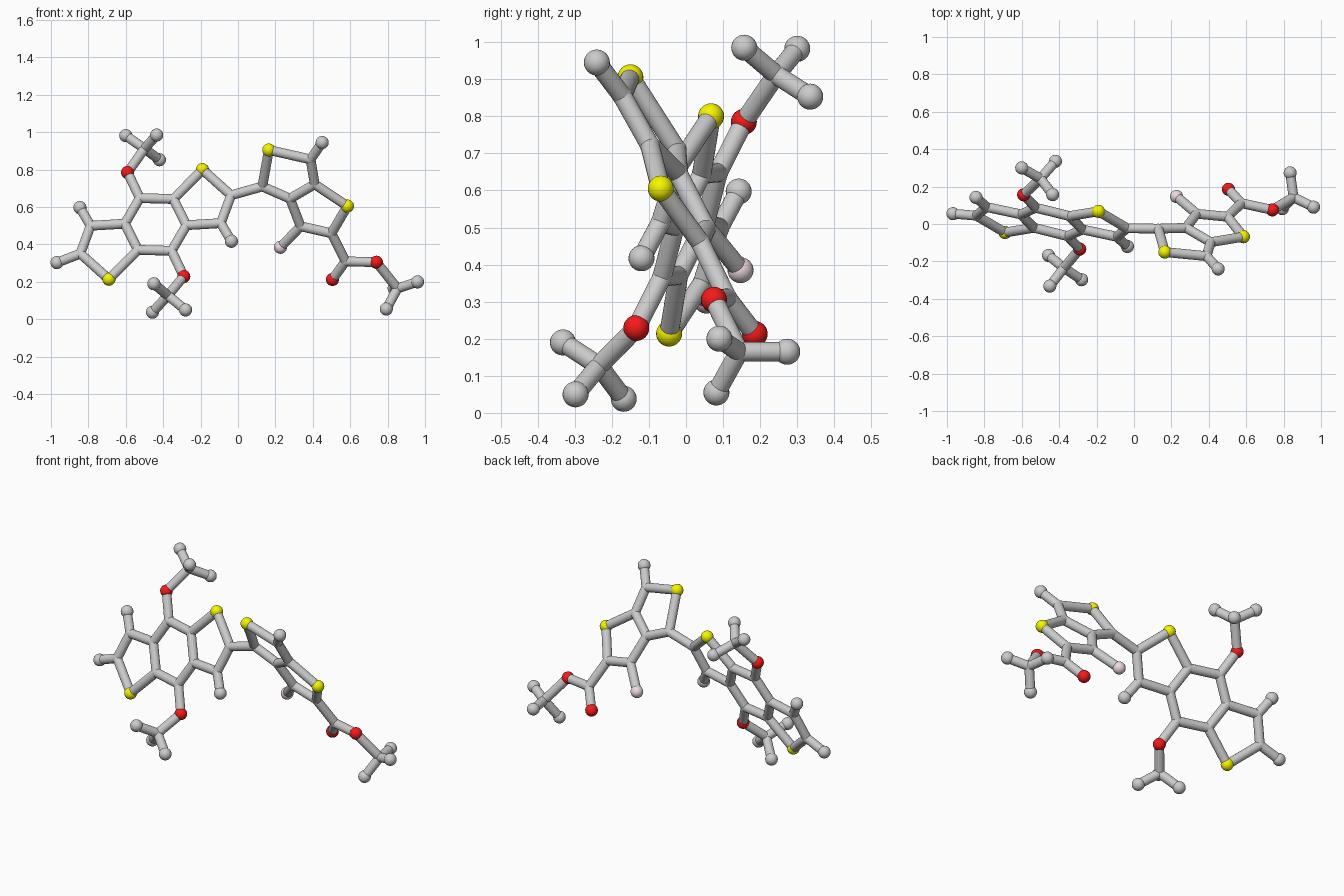
import bpy, bmesh
from mathutils import Vector, Matrix

if "Cube" in bpy.data.objects:
    bpy.data.objects.remove(bpy.data.objects["Cube"])

STICK, BALL = 0.026, 0.035
CENTRE = Vector((-0.44, 0.011, 0.507))      # inversion centre of the left fused rings
pos, bonds = {}, []


def left(x, z):                              # plane of the left rings
    return Vector((x, 0.011 - 0.236 * (x + 0.44) + 0.3945 * (z - 0.507), z))


def right(x, z):                             # plane of the right rings
    return Vector((x, -0.15 - 0.233 * (x - 0.165) - 0.599 * (z - 0.905), z))


def chain(text, close=False):
    n = text.split()
    bonds.extend(zip(n, n[1:]))
    if close:
        bonds.append((n[-1], n[0]))


# Left fused rings: half is given, the other half is inverted ("i" suffix)
half = dict(S1=(-0.19, 0.80), c2=(-0.037, 0.663), c3=(-0.092, 0.514), T3=(-0.035, 0.417),
            c4=(-0.275, 0.503), c5=(-0.345, 0.643), c6=(-0.525, 0.648), O1=(-0.59, 0.785))
for k, (x, z) in half.items():
    pos[k] = left(x, z)
    pos[k + "i"] = 2 * CENTRE - pos[k]
for s in ("", "i"):
    chain(" ".join(a + s for a in "S1 c2 c3 c4 c5".split()), True)
    chain(f"c3{s} T3{s}")
    chain(f"c6{s} O1{s} k{s}")
chain("c5 c6 c4i")
chain("c5i c6i c4")
pos["Tend"] = left(-0.968, 0.303)
chain("c2i Tend")

# Branched tails on the two oxygens
tails = {"": [(-0.50, 0.243, 0.912), (-0.60, 0.30, 0.982), (-0.435, 0.157, 0.985), (-0.42, 0.335, 0.853)],
         "i": [(-0.375, -0.235, 0.127), (-0.28, -0.298, 0.05), (-0.457, -0.168, 0.038), (-0.45, -0.332, 0.19)],
         "e": [(0.853, 0.143, 0.165), (0.96, 0.09, 0.20), (0.793, 0.082, 0.055), (0.835, 0.273, 0.165)]}
for s, pts in tails.items():
    pos["k" + s] = Vector(pts[0])
    for i, p in enumerate(pts[1:]):
        pos[f"Tt{i}{s}"] = Vector(p)
        chain(f"k{s} Tt{i}{s}")

# Right fused rings with fluorine and ester group
flat = dict(d1=(0.13, 0.71), S3=(0.165, 0.905), d2=(0.388, 0.855), Td=(0.45, 0.945), d3=(0.41, 0.722),
            d4=(0.278, 0.645), S4=(0.585, 0.605), d5=(0.50, 0.46), d6=(0.335, 0.497), F=(0.227, 0.385),
            d7=(0.575, 0.31), O3=(0.505, 0.213), O4=(0.74, 0.305))
for k, (x, z) in flat.items():
    pos[k] = right(x, z)
chain("d1 S3 d2 d3 d4", True)
chain("d3 S4 d5 d6 d4")
chain("c2 d1")
chain("d2 Td")
chain("d6 F")
chain("d5 d7 O4 ke")
chain("d7 O3")


def finish(bm, name, color=None):
    me = bpy.data.meshes.new(name)
    bm.to_mesh(me)
    bm.free()
    for p in me.polygons:
        p.use_smooth = True
    ob = bpy.data.objects.new(name, me)
    bpy.context.collection.objects.link(ob)
    if color:
        m = bpy.data.materials.new(name)
        m.diffuse_color = (*color, 1)
        m.use_nodes = True
        m.node_tree.nodes["Principled BSDF"].inputs["Base Color"].default_value = m.diffuse_color
        me.materials.append(m)


def balls(name, keys, r, color=None):
    bm = bmesh.new()
    for k in keys:
        bmesh.ops.create_uvsphere(bm, u_segments=24, v_segments=16, radius=r,
                                  matrix=Matrix.Translation(pos[k]))
    finish(bm, name, color)


# Bond sticks
bm = bmesh.new()
for a, b in bonds:
    p, q = pos[a], pos[b]
    d = q - p
    m = Matrix.Translation((p + q) / 2) @ d.to_track_quat('Z', 'Y').to_matrix().to_4x4()
    bmesh.ops.create_cone(bm, cap_ends=False, segments=24, radius1=STICK, radius2=STICK,
                          depth=d.length, matrix=m)
finish(bm, "bond_sticks")

# Atoms grouped by element
balls("carbon_joints", [k for k in pos if k[0] in "cdk"], STICK + 0.001)
balls("carbon_end_balls", [k for k in pos if k[0] == "T"], BALL)
balls("sulfur_balls", [k for k in pos if k[0] == "S"], BALL, (0.92, 0.92, 0.0))
balls("oxygen_balls", [k for k in pos if k[0] == "O"], BALL, (0.92, 0.01, 0.01))
balls("fluorine_ball", ["F"], BALL, (0.85, 0.70, 0.75))
